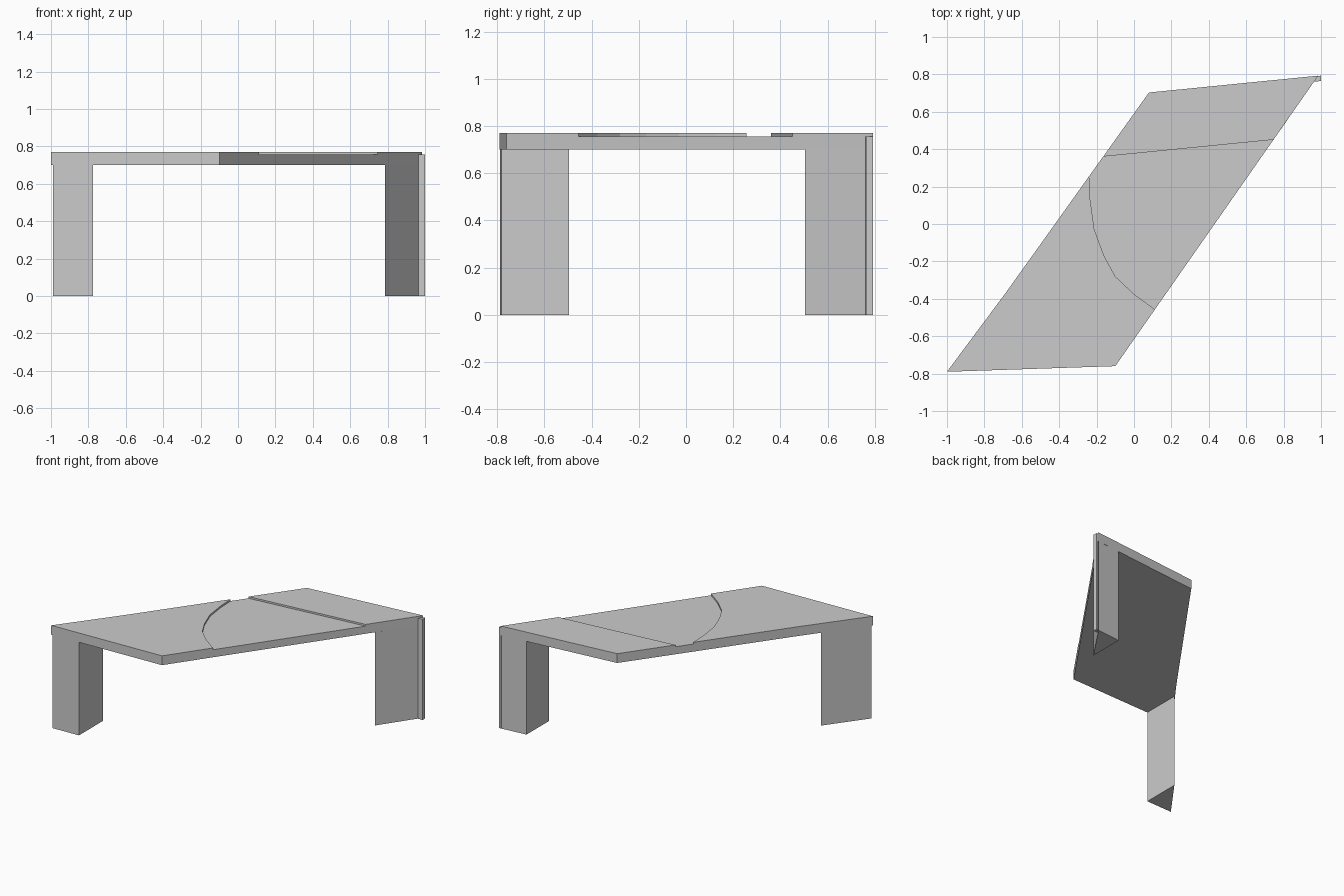
import bpy
import bmesh

if "Cube" in bpy.data.objects:
    bpy.data.objects.remove(bpy.data.objects["Cube"])


def prism(name, outline, z0, z1):
    """Extrude a plan outline from z0 up to z1."""
    bm = bmesh.new()
    face = bm.faces.new([bm.verts.new((x, y, z0)) for x, y in outline])
    top = bmesh.ops.extrude_face_region(bm, geom=[face])["geom"]
    verts = [v for v in top if isinstance(v, bmesh.types.BMVert)]
    bmesh.ops.translate(bm, vec=(0, 0, z1 - z0), verts=verts)
    bmesh.ops.recalc_face_normals(bm, faces=bm.faces)
    mesh = bpy.data.meshes.new(name)
    bm.to_mesh(mesh)
    bm.free()
    obj = bpy.data.objects.new(name, mesh)
    bpy.context.collection.objects.link(obj)
    return obj


UNDER, TOP, RECESS = 0.70, 0.77, 0.757

# Slanted table top
top = prism("table_top", [(-1, -0.79), (-0.10, -0.76), (0.985, 0.793),
                          (0.08, 0.703), (-0.68, -0.36)], UNDER, TOP)

# Shallow recess across the middle: curved on one side, straight on the other
recess = prism("recess_cutter",
               [(-0.242, 0.30), (-0.238, 0.22), (-0.234, 0.13), (-0.212, -0.03),
                (-0.16, -0.17), (-0.10, -0.28), (0.0, -0.375), (0.11, -0.455),
                (0.20, -0.52), (0.90, 0.466), (-0.25, 0.352)], RECESS, TOP + 0.1)
recess.hide_render = True
cut = top.modifiers.new("recess", "BOOLEAN")
cut.operation = "DIFFERENCE"
cut.solver = "EXACT"
cut.object = recess
bpy.context.view_layer.objects.active = top
bpy.ops.object.modifier_apply(modifier=cut.name)
bpy.data.objects.remove(recess)

# Triangular legs in the two sharp corners
prism("front_leg", [(-0.99, -0.789), (-0.775, -0.782), (-0.775, -0.495)], 0, UNDER)
prism("back_leg", [(0.785, 0.505), (0.98, 0.792), (0.785, 0.773)], 0, UNDER)

# Narrow upright strip on the outer edge of the back leg
prism("corner_strip", [(0.964, 0.762), (1.0, 0.764), (1.0, 0.793), (0.983, 0.792)], 0, 0.757)
